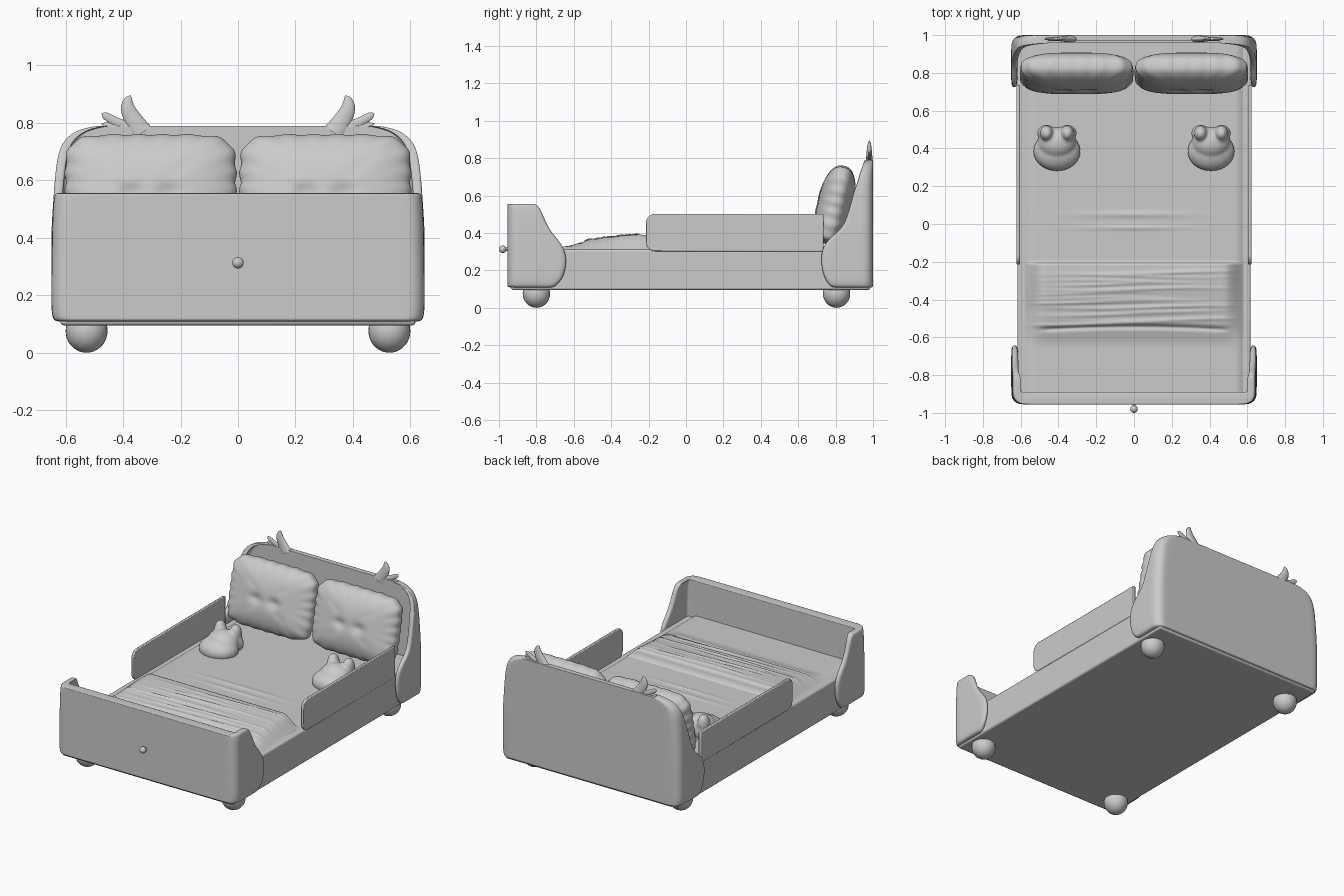
import bpy, bmesh, math, random
from math import sin, cos, pi, exp
from mathutils import Vector, Matrix

if "Cube" in bpy.data.objects:
    bpy.data.objects.remove(bpy.data.objects["Cube"])

random.seed(3)


def finish(name, bm, subsurf=0, angle=None):
    bmesh.ops.recalc_face_normals(bm, faces=bm.faces)
    me = bpy.data.meshes.new(name)
    bm.to_mesh(me)
    bm.free()
    ob = bpy.data.objects.new(name, me)
    bpy.context.collection.objects.link(ob)
    if subsurf:
        m = ob.modifiers.new("subsurf", 'SUBSURF')
        m.levels = m.render_levels = subsurf
    for p in me.polygons:
        p.use_smooth = True
    if angle:
        me.set_sharp_from_angle(angle=math.radians(angle))
    return ob


def box(name, x, y, z, bevel):
    bm = bmesh.new()
    bmesh.ops.create_cube(bm, size=1)
    for v in bm.verts:
        v.co = Vector([a + (b - a) * (c + .5) for (a, b), c in zip((x, y, z), v.co)])
    ob = finish(name, bm, angle=35)
    m = ob.modifiers.new("bevel", 'BEVEL')
    m.width, m.segments = bevel, 3
    return ob


def sphere(bm, loc, scale):
    mat = Matrix.Translation(loc) @ Matrix.Diagonal((*scale, 1))
    bmesh.ops.create_uvsphere(bm, u_segments=28, v_segments=18, radius=1, matrix=mat)


def u_path(w, yend, yback, r, d):
    """Half of a rounded U in plan, mirrored into a full one."""
    half = [(w, yend + (yback - d * r - yend) * t / 4) for t in range(4)]
    half += [(w - r + r * cos(a * pi / 8), yback - d * r + d * r * sin(a * pi / 8)) for a in range(5)]
    half += [((w - r) * t, yback) for t in (.92, .5)]
    return half + [(0, yback)] + [(-x, y) for x, y in reversed(half)]


def wrap_board(name, rows, yback, tw, tp):
    """End board with side wings; rows are (z, half width, wing end y)."""
    d = 1 if yback > 0 else -1
    bm = bmesh.new()
    loops = []
    for z, w, yend in rows:
        r = min(.055, abs(yback - yend) * .8)
        outer = u_path(w, yend, yback, r, d)
        inner = u_path(w - tw, yend, yback - d * tp, min(.03, r * .25), d)
        loops.append([[bm.verts.new((x, y, z)) for x, y in p] for p in (outer, inner)])
    n = len(loops[0][0])
    for (o, i), (o2, i2) in zip(loops, loops[1:]):
        for k in range(n - 1):
            bm.faces.new((o[k], o[k + 1], o2[k + 1], o2[k]))
            bm.faces.new((i[k], i2[k], i2[k + 1], i[k + 1]))
        for k in (0, n - 1):
            bm.faces.new((o[k], o2[k], i2[k], i[k]))
    for o, i in (loops[0], loops[-1]):
        for k in range(n - 1):
            bm.faces.new((o[k], i[k], i[k + 1], o[k + 1]))
    return finish(name, bm, subsurf=2)


# End boards
wrap_board("footboard", [
    (.108, .635, -.71), (.12, .646, -.69), (.16, .65, -.655), (.23, .65, -.636), (.3, .649, -.642),
    (.35, .648, -.67), (.40, .647, -.715), (.45, .646, -.745), (.50, .644, -.765), (.535, .641, -.782),
    (.552, .637, -.80), (.556, .632, -.815)], -.955, .035, .065)
wrap_board("headboard", [
    (.108, .635, .785), (.12, .646, .765), (.16, .65, .737), (.23, .65, .72), (.3, .65, .722),
    (.35, .65, .745), (.39, .65, .79), (.43, .649, .837), (.5, .645, .866), (.6, .638, .892),
    (.67, .63, .915), (.72, .618, .93), (.755, .59, .943), (.778, .55, .95), (.788, .50, .955),
    (.79, .48, .957)], 1.0, .032, .032)

# Frame
box("bed_frame", (-.618, .618), (-.935, .985), (.095, .312), .012)

# Mattress with the rumpled blanket at the foot end
def bump(v, c, s):
    return exp(-((v - c) / s) ** 2)


def step(v, a, b):
    t = min(1, max(0, (v - a) / (b - a)))
    return t * t * (3 - 2 * t)


folds = [(-.255 - .023 * k + random.uniform(-.006, .006), random.uniform(.005, .009),
          random.uniform(0, 6), random.uniform(.2, .5)) for k in range(13)]


def bed_height(x, y):
    edge = step(.605 - abs(x), 0, .06)
    z = .30 + .028 * edge
    z += .006 * (bump(y, -.02, .012) * bump(x, 0, .25) + bump(y, .05, .015) * bump(x, 0, .28))
    front = -.545 - .06 * x * x
    blanket = step(y, -.66, -.5) * (1 - step(y, -.212, -.198)) * step(.56 - abs(x), -.02, .08)
    z += blanket * (.032 + .03 * step(y, -.6, -.25))
    crease = sum(h * bump(y + .007 * sin(5 * x + p), c, .009) * bump(x, .25 * sin(p), w)
                 for c, h, p, w in folds)
    return z + crease * blanket - .012 * bump(y, front, .01) * step(.53 - abs(x), 0, .1)


bm = bmesh.new()
bmesh.ops.create_grid(bm, x_segments=60, y_segments=260, size=1)
for v in bm.verts:
    x, y = v.co.x * .605, .03 + v.co.y * .93
    v.co = (x, y, bed_height(x, y))
finish("mattress_and_blanket", bm)

# Side rails
bm_profile = [(.735, .30), (.735, .502)]
for cy, cz, a0, r in ((-.165, .452, 90, .05), (-.165, .352, 180, .05)):
    bm_profile += [(cy + r * cos(math.radians(a0 + 15 * k)), cz + r * sin(math.radians(a0 + 15 * k)))
                   for k in range(7)]
for side, sx in (("left", -1), ("right", 1)):
    bm = bmesh.new()
    f = bm.faces.new([bm.verts.new((sx * .604, y, z)) for y, z in bm_profile])
    ext = bmesh.ops.extrude_face_region(bm, geom=[f])["geom"]
    bmesh.ops.translate(bm, vec=(sx * .018, 0, 0), verts=[e for e in ext if isinstance(e, bmesh.types.BMVert)])
    rail = finish(side + "_side_rail", bm, angle=40)
    m = rail.modifiers.new("bevel", 'BEVEL')
    m.width, m.segments = .005, 2

    # Pillow: super-ellipsoid with tufted dimples and edge puckers
    bm = bmesh.new()
    bmesh.ops.create_cube(bm, size=2)
    bmesh.ops.subdivide_edges(bm, edges=bm.edges[:], cuts=31, use_grid_fill=True)
    tilt = Matrix.Translation((sx * .304, .797, .55)) @ Matrix.Rotation(math.radians(-13), 4, 'X')
    for v in bm.verts:
        c = v.co
        rim = (abs(c.x) ** 6 + abs(c.z) ** 6) ** (1 / 6)
        n = (rim ** 2.6 + abs(c.y) ** 2.6) ** (1 / 2.6)
        c = c / n
        q = (abs(c.x) ** 5 + abs(c.z) ** 5 + 1e-9) ** .2
        ang = math.atan2(c.z, c.x)
        pucker = 1 + .012 * sin(23 * ang) * step(q, .55, .95)
        th = .098 * (1 - .14 * q ** 2)
        tuft = sum(bump(c.x, tx, .13) * bump(c.z, -.05, .13) for tx in (-.22, .22))
        th *= 1 - .2 * tuft - .04 * bump(abs(c.x) - abs(c.z), 0, .12) * bump(q, .4, .25)
        v.co = tilt @ Vector((c.x * .297 * pucker, c.y * th, c.z * .212 * pucker))
    finish(side + "_pillow", bm)

    # Plush slipper: dome with two upright ears, fused
    bm = bmesh.new()
    x0 = sx * .408
    sphere(bm, (x0, .385, .345), (.125, .105, .075))
    sphere(bm, (x0, .43, .375), (.10, .085, .075))
    for e in (-1, 1):
        sphere(bm, (x0 + e * .055, .48, .42), (.036, .042, .06))
        sphere(bm, (x0 + e * .055, .48, .36), (.05, .045, .06))
    slip = finish(side + "_slipper", bm)
    m = slip.modifiers.new("fuse", 'REMESH')
    m.mode, m.voxel_size, m.use_smooth_shade = 'VOXEL', .008, True
    m = slip.modifiers.new("soften", 'SMOOTH')
    m.iterations = 6

    # Antler on the headboard top
    cu = bpy.data.curves.new(side + "_antler", 'CURVE')
    cu.dimensions, cu.bevel_depth, cu.bevel_resolution, cu.use_fill_caps = '3D', 1, 5, True
    for pts in ([(.335, .765, .04), (.365, .81, .032), (.385, .85, .026), (.383, .877, .018), (.376, .891, .008),
                 (.374, .895, .001)],
                [(.37, .775, .024), (.42, .80, .017), (.452, .819, .015), (.468, .829, .011), (.474, .833, .001)],
                [(.38, .775, .018), (.43, .785, .014), (.462, .793, .012), (.475, .797, .001)]):
        s = cu.splines.new('NURBS')
        s.points.add(len(pts) - 1)
        s.use_endpoint_u, s.order_u = True, 3
        for p, (x, z, r) in zip(s.points, pts):
            p.co, p.radius = (sx * x, 0, z, 1), r
    ob = bpy.data.objects.new(side + "_antler", cu)
    ob.location.y, ob.scale.y = .98, .5
    bpy.context.collection.objects.link(ob)

    # Ball feet
    for end, y in (("front", -.8), ("back", .805)):
        bm = bmesh.new()
        sphere(bm, (sx * .527, y, .076), (.073, .073, .076))
        finish(f"{end}_{side}_foot", bm)

# Footboard knob with stem
bm = bmesh.new()
sphere(bm, (0, -.98, .313), (.02, .02, .02))
sphere(bm, (0, -.955, .313), (.009, .02, .009))
finish("footboard_knob", bm)
